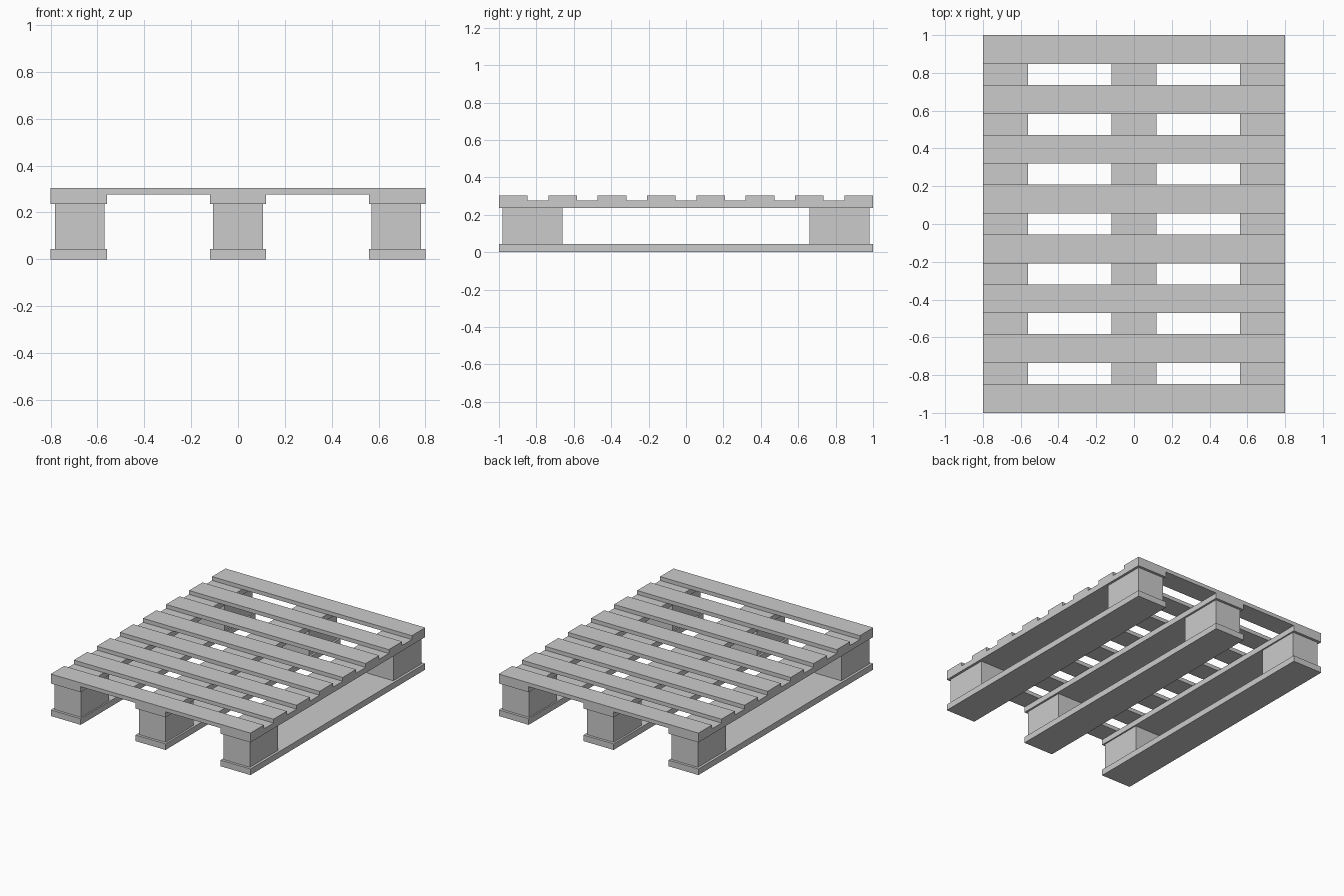
import bpy

if "Cube" in bpy.data.objects:
    bpy.data.objects.remove(bpy.data.objects["Cube"])


def box(name, x, y, z):
    """Box from (min, max) ranges on each axis."""
    bpy.ops.mesh.primitive_cube_add(size=1, location=[(r[0] + r[1]) / 2 for r in (x, y, z)])
    ob = bpy.context.object
    ob.name = name
    ob.scale = [r[1] - r[0] for r in (x, y, z)]
    bpy.ops.object.transform_apply(location=False, rotation=False, scale=True)
    return ob


HALF_X, HALF_Y = 0.8, 1.0
Z_BOTTOM, Z_BLOCK, Z_STRINGER, Z_TOP = 0.044, 0.236, 0.276, 0.304

# Three runners: bottom board, two end blocks, upper stringer
for side, cx in (("left", -0.68), ("middle", 0.0), ("right", 0.68)):
    board_x = (cx - 0.12, cx + 0.12)
    bx = cx * 0.676 / 0.68
    box(f"{side}_bottom_board", board_x, (-HALF_Y, HALF_Y), (0, Z_BOTTOM))
    box(f"{side}_stringer", board_x, (-HALF_Y, HALF_Y), (Z_BLOCK, Z_STRINGER))
    box(f"{side}_front_block", (bx - 0.106, bx + 0.106), (-0.981, -0.66), (Z_BOTTOM, Z_BLOCK))
    box(f"{side}_back_block", (bx - 0.106, bx + 0.106), (0.66, 0.981), (Z_BOTTOM, Z_BLOCK))

# Eight evenly spaced deck slats
SLATS, WIDTH = 8, 0.153
pitch = (2 * HALF_Y - WIDTH) / (SLATS - 1)
for i in range(SLATS):
    y = -HALF_Y + i * pitch
    box(f"deck_slat_{i + 1}", (-HALF_X, HALF_X), (y, y + WIDTH), (Z_STRINGER, Z_TOP))
